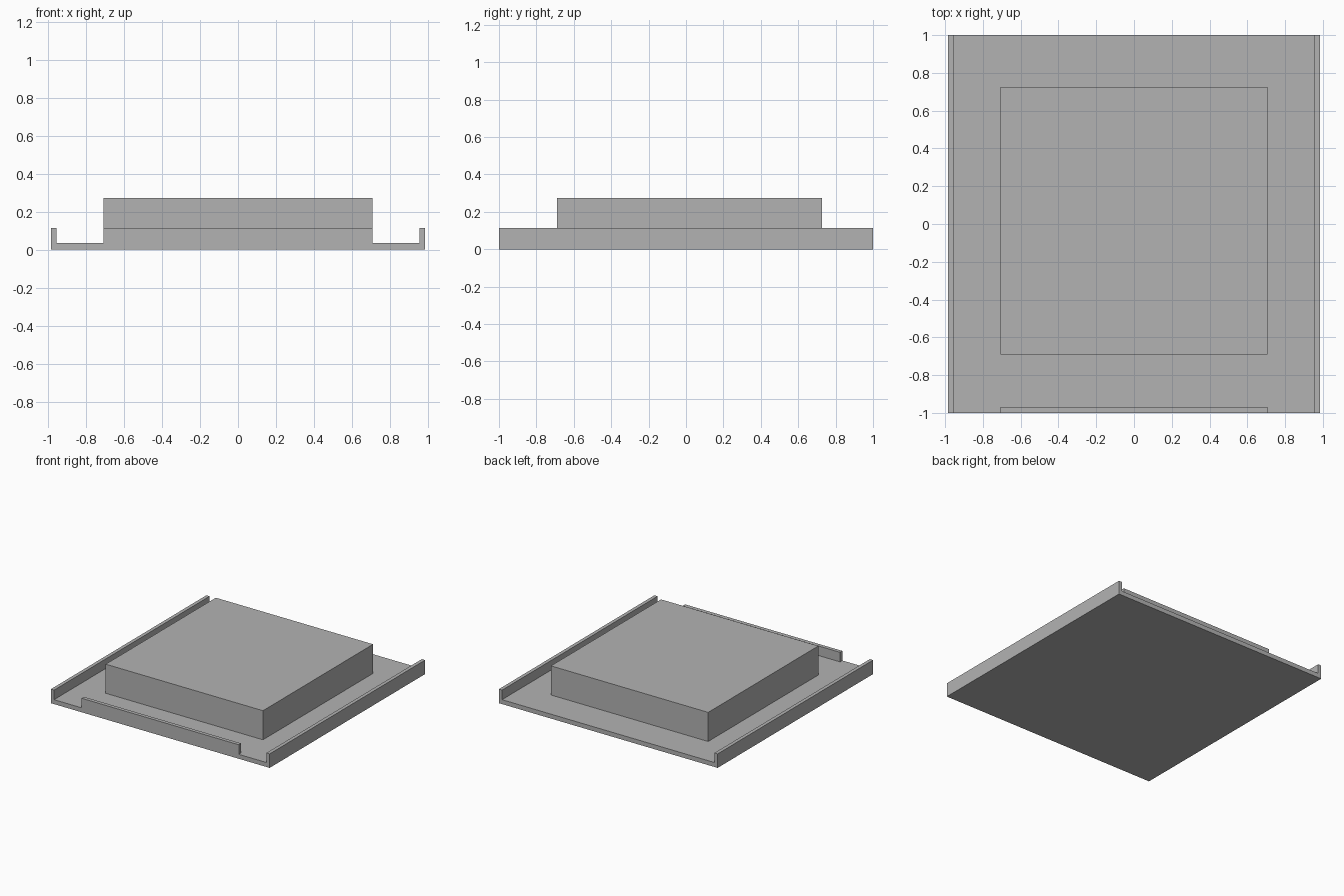
import bpy
import bmesh

cube = bpy.data.objects.get("Cube")
if cube:
    bpy.data.objects.remove(cube, do_unlink=True)

HALF_X, HALF_Y = 0.985, 1.0
RAIL, LIP = 0.029, 0.03
FLOOR_Z, RIM_Z, BLOCK_Z = 0.036, 0.114, 0.273
BLOCK_X = 0.708
BLOCK_Y = (-0.69, 0.726)

grey = bpy.data.materials.new("plain grey")
grey.use_nodes = True
grey.diffuse_color = (0.45, 0.45, 0.45, 1)
grey.node_tree.nodes["Principled BSDF"].inputs["Base Color"].default_value = grey.diffuse_color


def finish(name, bm):
    bmesh.ops.recalc_face_normals(bm, faces=bm.faces)
    mesh = bpy.data.meshes.new(name)
    bm.to_mesh(mesh)
    bm.free()
    mesh.materials.append(grey)
    obj = bpy.data.objects.new(name, mesh)
    bpy.context.collection.objects.link(obj)
    return obj


def box(name, xs, ys, zs):
    bm = bmesh.new()
    bmesh.ops.create_cube(bm, size=1)
    for v in bm.verts:
        for i, span in enumerate((xs, ys, zs)):
            v.co[i] = span[v.co[i] > 0]
    return finish(name, bm)


# Tray: channel profile with side rails, run from front to back
inner = HALF_X - RAIL
profile = [(-HALF_X, 0), (HALF_X, 0), (HALF_X, RIM_Z), (inner, RIM_Z),
           (inner, FLOOR_Z), (-inner, FLOOR_Z), (-inner, RIM_Z), (-HALF_X, RIM_Z)]
bm = bmesh.new()
face = bm.faces.new([bm.verts.new((x, -HALF_Y, z)) for x, z in profile])
run = bmesh.ops.extrude_face_region(bm, geom=[face], use_keep_orig=True)
for v in run["geom"]:
    if isinstance(v, bmesh.types.BMVert):
        v.co.y = HALF_Y
tray = finish("tray", bm)

# Front lip and raised block, fused into the tray so no inner faces remain
lip = box("front_lip", (-BLOCK_X, BLOCK_X), (-HALF_Y, LIP - HALF_Y), (FLOOR_Z / 2, RIM_Z))
block = box("raised_block", (-BLOCK_X, BLOCK_X), BLOCK_Y, (FLOOR_Z / 2, BLOCK_Z))
for part in (lip, block):
    union = tray.modifiers.new("fuse " + part.name, "BOOLEAN")
    union.operation = "UNION"
    union.solver = "EXACT"
    union.object = part

# Bake the fused shape and drop the helper solids
graph = bpy.context.evaluated_depsgraph_get()
fused = bpy.data.meshes.new_from_object(tray.evaluated_get(graph))
tray.modifiers.clear()
tray.data = fused
tray.name = "tray_with_raised_block"
for part in (lip, block):
    bpy.data.objects.remove(part, do_unlink=True)
